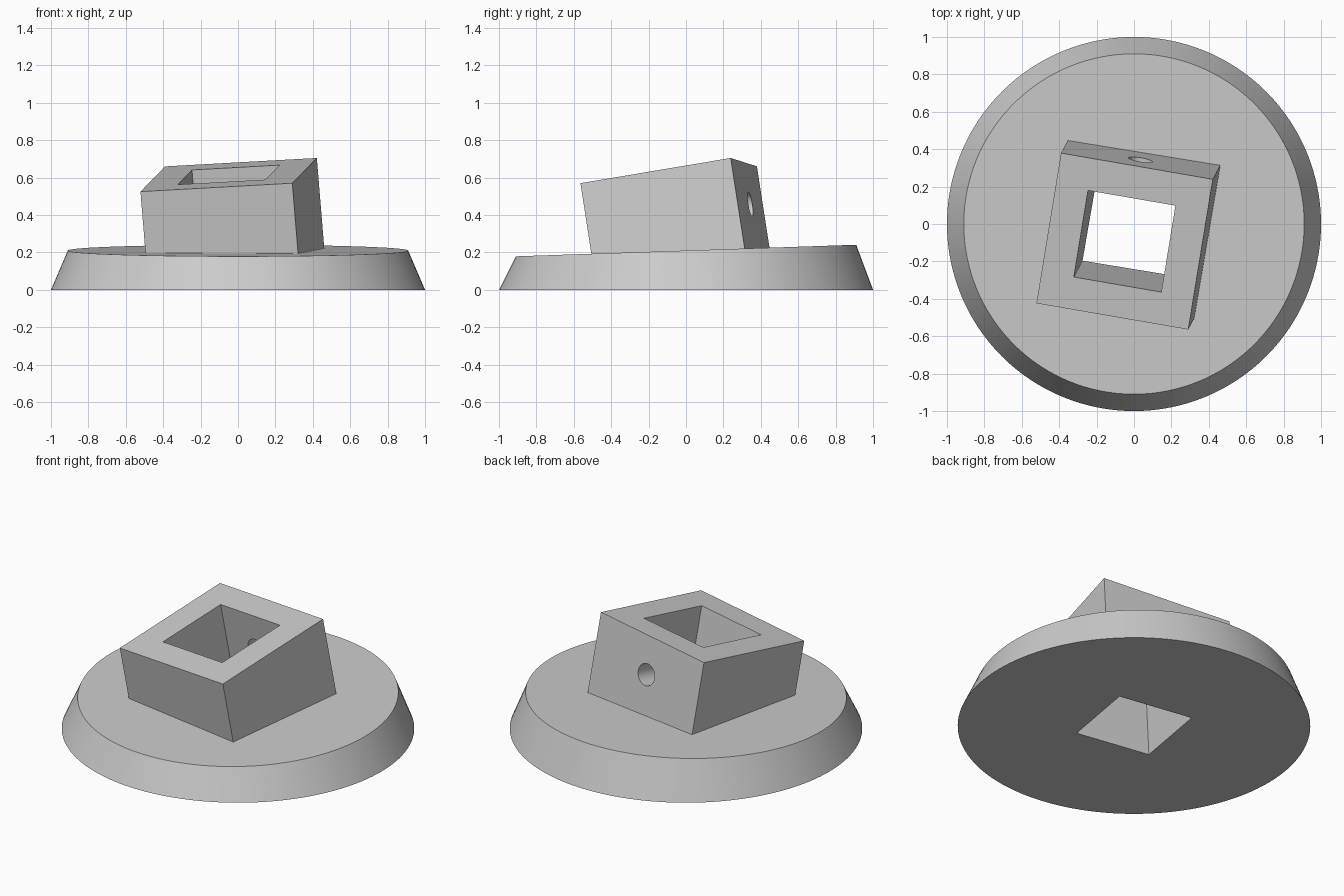
import bpy, bmesh
from mathutils import Matrix, Vector

cube = bpy.data.objects.get("Cube")
if cube:
    bpy.data.objects.remove(cube, do_unlink=True)

grey = bpy.data.materials.new("light grey")
grey.use_nodes = True
colour = (0.6, 0.6, 0.6, 1)
grey.diffuse_color = colour
grey.node_tree.nodes["Principled BSDF"].inputs["Base Color"].default_value = colour

# Tilted frame of the socket: origin at the centre of its top face
x_axis = Vector((0.81, -0.14, 0.045)).normalized()
z_axis = x_axis.cross(Vector((0.13, 0.805, 0.135))).normalized()
y_axis = z_axis.cross(x_axis)
frame = Matrix((x_axis, y_axis, z_axis)).transposed().to_4x4()
frame.translation = (-0.05, -0.0925, 0.615)


def make_object(name, bm):
    bmesh.ops.recalc_face_normals(bm, faces=bm.faces)
    mesh = bpy.data.meshes.new(name)
    bm.to_mesh(mesh)
    bm.free()
    mesh.materials.append(grey)
    obj = bpy.data.objects.new(name, mesh)
    bpy.context.collection.objects.link(obj)
    return obj


def square_prism(name, width, bottom, top):
    """Square prism along the tilted axis of the socket."""
    bm = bmesh.new()
    local = Matrix.Translation((0, 0, (bottom + top) / 2)) @ Matrix.Diagonal(
        (width, width, top - bottom, 1))
    bmesh.ops.create_cube(bm, size=1, matrix=frame @ local)
    return make_object(name, bm)


def combine(target, part, operation):
    """Apply a boolean, then remove the helper part."""
    bpy.context.view_layer.objects.active = target
    mod = target.modifiers.new(operation.lower(), "BOOLEAN")
    mod.operation = operation
    mod.solver = "EXACT"
    mod.object = part
    bpy.ops.object.modifier_apply(modifier=mod.name)
    bpy.data.objects.remove(part, do_unlink=True)


# Round base with sloping sides and a slightly tilted top
bm = bmesh.new()
bmesh.ops.create_cone(bm, cap_ends=True, segments=128, radius1=1, radius2=0.91,
                      depth=0.2, matrix=Matrix.Translation((0, 0, 0.1)))
for v in bm.verts:
    if v.co.z > 0.1:
        v.co.z = 0.21 + 0.034 * v.co.y
base = make_object("base_with_tilted_socket", bm)

# Square socket block, then its through hole
combine(base, square_prism("socket_block", 0.825, -0.52, 0), "UNION")
combine(base, square_prism("socket_hole", 0.475, -1.2, 0.2), "DIFFERENCE")

# Round screw hole through the rear wall
bm = bmesh.new()
place = Matrix.Translation((0, 0.35, -0.228)) @ Matrix.Rotation(1.5707963, 4, "X")
bmesh.ops.create_cone(bm, cap_ends=True, segments=48, radius1=0.065, radius2=0.065,
                      depth=0.4, matrix=frame @ place)
combine(base, make_object("screw_hole", bm), "DIFFERENCE")

bpy.ops.object.select_all(action="DESELECT")
base.select_set(True)
bpy.context.view_layer.objects.active = base
bpy.ops.object.shade_smooth_by_angle()
